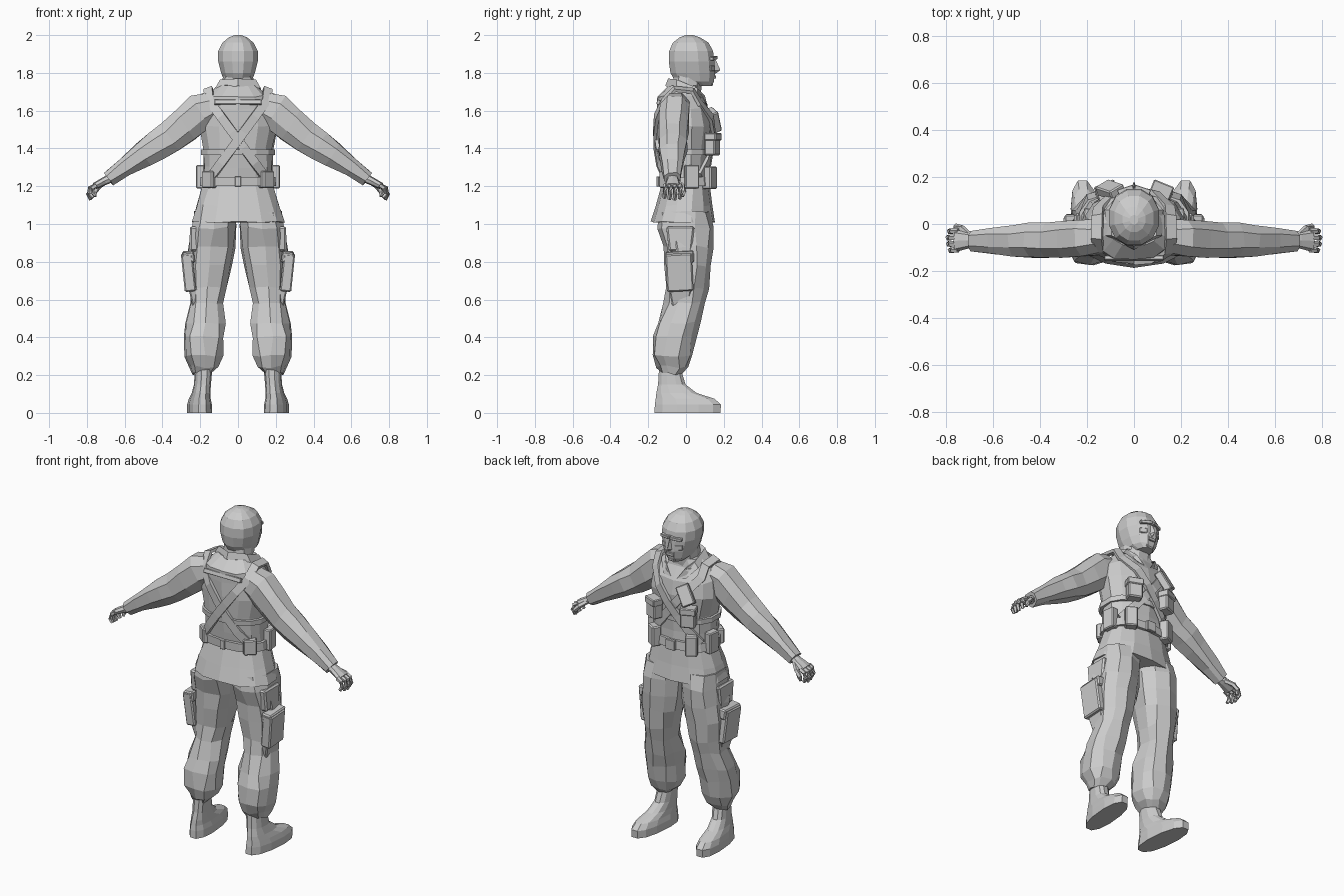
import bpy, bmesh, math, random
from mathutils import Vector, Matrix

if "Cube" in bpy.data.objects:
    bpy.data.objects.remove(bpy.data.objects["Cube"])

random.seed(4)
GREY = bpy.data.materials.new("plain grey")
GREY.diffuse_color = (0.6, 0.6, 0.6, 1)
GREY.use_nodes = True
GREY.node_tree.nodes["Principled BSDF"].inputs["Base Color"].default_value = GREY.diffuse_color


def finish(name, bm, mirror=False):
    bmesh.ops.recalc_face_normals(bm, faces=bm.faces)
    me = bpy.data.meshes.new(name)
    bm.to_mesh(me)
    bm.free()
    me.materials.append(GREY)
    ob = bpy.data.objects.new(name, me)
    bpy.context.collection.objects.link(ob)
    if mirror:
        ob.modifiers.new("Mirror", 'MIRROR').use_mirror_merge = False
    return ob


def skin(bm, rings):
    loops = [[bm.verts.new(p) for p in r] for r in rings]
    n = len(loops[0])
    for a, b in zip(loops, loops[1:]):
        for i in range(n):
            bm.faces.new((a[i], a[(i + 1) % n], b[(i + 1) % n], b[i]))
    bm.faces.new(loops[0])
    bm.faces.new(loops[-1])


def power(v, e):
    return math.copysign(abs(v) ** e, v)


def loft(name, rings, n=10, tilt=0, e=0.85, mirror=False, jitter=0, turn=0, shear=0):
    """Rings are (x, y, z, half width, half depth); tilt leans the ring about y."""
    u = Vector((math.cos(tilt), 0, math.sin(tilt)))
    out = []
    for x, y, z, a, b in rings:
        ring = []
        for i in range(n):
            t = 2 * math.pi * (i + turn) / n
            p = Vector((x, y, z)) + u * a * power(math.cos(t), e) + Vector((0, b * power(math.sin(t), e), 0))
            p += Vector([random.uniform(-jitter, jitter) for _ in range(3)])
            p.x += shear * p.y
            ring.append(p)
        out.append(ring)
    bm = bmesh.new()
    skin(bm, out)
    return finish(name, bm, mirror)


def box(name, c, size, rot=(0, 0, 0), mirror=False, taper=1.0):
    bm = bmesh.new()
    bmesh.ops.create_cube(bm, size=1)
    for v in bm.verts:
        k = taper if v.co.z < 0 else 1
        v.co = Vector((v.co.x * size[0] * k, v.co.y * size[1] * k, v.co.z * size[2]))
    bmesh.ops.bevel(bm, geom=bm.edges[:], offset=min(size) * 0.12, segments=1, affect='EDGES')
    m = Matrix.Translation(c)
    for ang, ax in zip(rot, 'XYZ'):
        m = m @ Matrix.Rotation(math.radians(ang), 4, ax)
    bm.transform(m)
    return finish(name, bm, mirror)


def tube(bm, pts, r, n=5):
    rings = []
    for i, p in enumerate(pts):
        d = Vector(pts[min(i + 1, len(pts) - 1)]) - Vector(pts[max(i - 1, 0)])
        q = d.to_track_quat('Z', 'Y')
        k = r * (0.75 if i == len(pts) - 1 else 1)
        rings.append([Vector(p) + q @ Vector((k * math.cos(6.2832 * j / n), k * math.sin(6.2832 * j / n), 0))
                      for j in range(n)])
    skin(bm, rings)


# Jacket
JACKET = [(0, -.015, 1.01, .25, .168), (0, -.01, 1.1, .222, .15), (0, 0, 1.21, .188, .128),
          (0, -.01, 1.3, .185, .13), (0, -.012, 1.4, .187, .137), (0, -.008, 1.52, .212, .146),
          (0, -.015, 1.61, .2, .138), (0, -.035, 1.675, .165, .118), (0, -.012, 1.73, .105, .085)]
loft("jacket", JACKET, 14, turn=.5, jitter=.005)


def at(z):
    for a, b in zip(JACKET, JACKET[1:]):
        if z <= b[2]:
            f = (z - a[2]) / (b[2] - a[2])
            return [p + (q - p) * f for p, q in zip(a, b)]


def on_jacket(x, z, side, lift=0.006):
    _, yc, _, rx, ry = at(z)
    c = min(abs(x) / rx, 1) ** (1 / .85)
    return Vector((x, yc + side * (ry * math.sqrt(1 - c * c) ** .85 + lift), z))


# Belts that wrap the jacket
def band(name, z0, z1, grow):
    loft(name, [(0, at(z)[1], z, at(z)[3] + g, at(z)[4] + g)
                for z, g in ((z0, 0), (z0, grow), (z1, grow), (z1, 0))], 14, turn=.5)


band("waist_belt", 1.20, 1.25, .015)
band("chest_belt", 1.365, 1.395, .013)
box("belt_buckle", (0, .146, 1.225), (.06, .02, .06))
box("back_belt_clip", (0, -.145, 1.225), (.03, .02, .055))


# Crossed straps running over the shoulders
def strap(name, s, lift):
    pts = [on_jacket(s * (.15 - .31 * f), 1.64 - .39 * f, 1, lift) for f in (1, .8, .6, .4, .2, 0)]
    pts += [Vector((s * .155, .035, 1.705)), Vector((s * .158, -.06, 1.715))]
    pts += [on_jacket(s * (.15 - .3 * f), 1.65 - .41 * f, -1, lift) for f in (0, .2, .4, .6, .8, 1)]
    rings = []
    for i, p in enumerate(pts):
        t = (pts[min(i + 1, len(pts) - 1)] - pts[max(i - 1, 0)]).normalized()
        nrm = (p - Vector((p.x * .6, -.02, min(p.z, 1.56)))).normalized()
        w = t.cross(nrm).normalized() * .024
        nrm = w.cross(t).normalized() * .009
        rings.append([p - w - nrm, p + w - nrm, p + w + nrm, p - w + nrm])
    bm = bmesh.new()
    skin(bm, rings)
    finish(name, bm)


strap("left_strap", -1, .006)
strap("right_strap", 1, .012)
box("back_yoke", (0, -.146, 1.645), (.25, .018, .025), (-18, 0, 0))

# Pouches
box("chest_pouch", (.115, .14, 1.42), (.085, .06, .115), (0, 0, -22), True)
box("chest_pouch_flap", (.117, .143, 1.462), (.092, .066, .04), (0, 0, -22), True)
box("tilted_pouch", (-.1, .145, 1.55), (.075, .045, .12), (12, 32, 22))
box("front_belt_pouch", (.125, .125, 1.245), (.07, .055, .12), (0, 0, -30), True)
box("side_belt_pouch", (.195, .03, 1.25), (.045, .075, .125), (0, 0, 8), True)
box("back_belt_pouch", (.15, -.1, 1.235), (.075, .05, .09), (0, 0, 40), True)

# Collar, neck and lapels
loft("neck", [(0, .0, 1.68, .085, .08), (0, .015, 1.79, .08, .08)], 10)
bm = bmesh.new()
skin(bm, [[(.02, .115, 1.62), (.075, .115, 1.63), (.07, .095, 1.645)],
          [(.06, .1, 1.68), (.125, .06, 1.69), (.1, .06, 1.72)],
          [(.08, -.03, 1.74), (.12, -.05, 1.72), (.095, -.05, 1.765)],
          [(0, -.08, 1.75), (0, -.11, 1.73), (0, -.095, 1.77)]])
finish("collar", bm, True)

# Head in a close hood
loft("head", [(0, .075, 1.73, .045, .066), (0, .045, 1.755, .075, .106), (0, .036, 1.8, .092, .122),
              (0, .03, 1.86, .108, .125), (0, .027, 1.915, .109, .12), (0, .025, 1.96, .085, .098),
              (0, .02, 1.988, .05, .055), (0, .018, 2.0, .018, .02)], 12, e=.92, turn=.5)
bm = bmesh.new()
skin(bm, [[(-.012, .14, 1.865), (.012, .14, 1.865), (0, .158, 1.868)],
          [(-.022, .13, 1.808), (.022, .13, 1.808), (0, .182, 1.815)],
          [(-.014, .13, 1.798), (.014, .13, 1.798), (0, .16, 1.798)]])
finish("nose", bm)
box("brow", (.034, .142, 1.878), (.07, .03, .018), (0, 6, -18), True)
box("cheek", (.045, .132, 1.825), (.045, .025, .03), (0, 0, -28), True)
box("mouth", (0, .148, 1.778), (.05, .022, .018))
box("chin", (0, .128, 1.748), (.05, .03, .026))

# Sleeves and hands
loft("sleeve", [(.13, -.055, 1.625, .085, .075), (.2, -.06, 1.595, .105, .083), (.28, -.065, 1.525, .1, .082),
                (.36, -.068, 1.46, .088, .08), (.43, -.07, 1.415, .08, .078), (.5, -.07, 1.37, .07, .07),
                (.6, -.072, 1.3, .055, .057), (.685, -.072, 1.24, .042, .045)],
     8, tilt=math.radians(57), mirror=True, jitter=.005, turn=.5)
loft("palm", [(.67, -.072, 1.245, .024, .028), (.705, -.07, 1.228, .022, .034), (.76, -.072, 1.2, .018, .047)],
     8, tilt=math.radians(60), mirror=True)
bm = bmesh.new()
for i in range(4):
    y, d = -.112 + i * .027, (.008, 0, -.002, .004)[i]
    tube(bm, [(.75, y, 1.205), (.782 - d, y, 1.19), (.79 - d, y, 1.16), (.777 - d, y - .003, 1.13 + d)], .013)
tube(bm, [(.7, -.05, 1.225), (.735, -.018, 1.2), (.758, -.012, 1.17), (.76, -.02, 1.145)], .014)
finish("fingers", bm, True)

# Trousers, baggy and gathered above the ankle
loft("trouser_leg", [(.12, -.005, 1.06, .112, .135), (.127, -.003, .98, .122, .145), (.138, .01, .88, .122, .132),
                     (.148, .01, .78, .112, .125), (.155, .002, .66, .098, .112), (.162, -.01, .58, .087, .105),
                     (.172, -.04, .48, .105, .113), (.18, -.06, .4, .11, .112), (.18, -.075, .3, .104, .106),
                     (.18, -.07, .245, .08, .085), (.188, -.075, .205, .045, .055)],
     10, mirror=True, jitter=.009, turn=.5)

# Thigh pockets
box("thigh_pocket", (.262, -.035, .745), (.06, .14, .2), (3, 6, 0), True)
box("thigh_pocket_flap", (.262, -.033, .825), (.063, .15, .06), (3, 6, 0), True)
box("hip_pocket", (.222, -.03, .92), (.075, .15, .13), (0, -4, 0), True, .8)
box("knee_fold", (.225, -.03, .61), (.06, .12, .1), (0, 8, 0), True, .7)

# Boots, toes turned slightly out
loft("boot", [(.203, .008, 0, .063, .18), (.203, .01, .045, .062, .18), (.203, -.005, .075, .055, .16),
              (.2, -.05, .105, .048, .11), (.195, -.075, .15, .044, .075), (.19, -.085, .23, .046, .06)],
     12, mirror=True, turn=.5, shear=.09)
